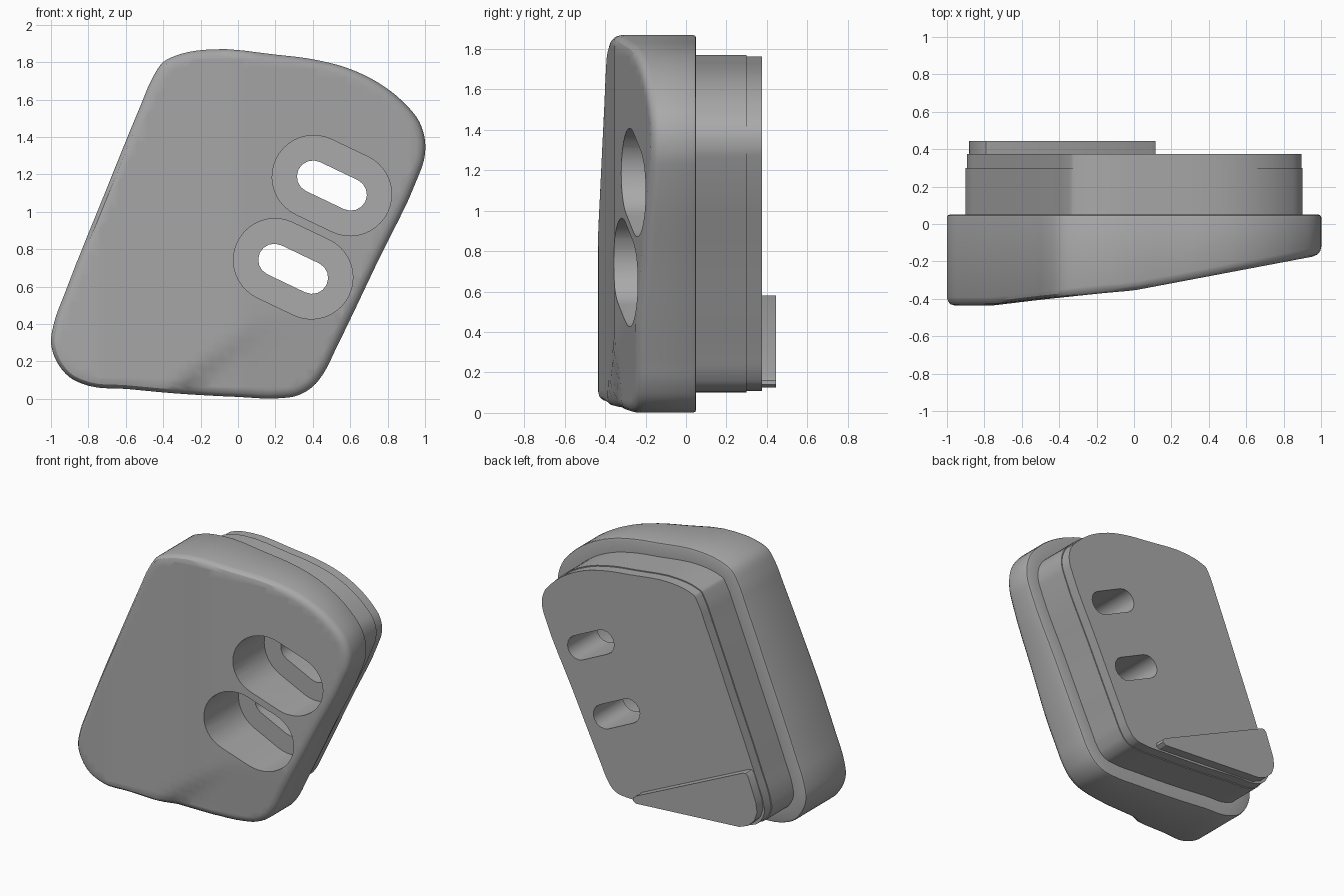
import bpy, bmesh, math
from mathutils import Vector

if "Cube" in bpy.data.objects:
    bpy.data.objects.remove(bpy.data.objects["Cube"], do_unlink=True)

grey = bpy.data.materials.new("plain_grey")
grey.use_nodes = True
colour = (0.40, 0.40, 0.40, 1)
grey.diffuse_color = colour
grey.node_tree.nodes["Principled BSDF"].inputs["Base Color"].default_value = colour

# Outline of the cover in x and z
OUTLINE = [(-.80, .07), (-.6, .053), (-.35, .03), (0, .01), (.22, .003), (.31, .015),
           (.40, .065), (.46, .14), (.52, .26), (.75, .74), (.96, 1.18), (.995, 1.28),
           (1, 1.38), (.97, 1.48), (.88, 1.59), (.75, 1.69), (.58, 1.77), (.4, 1.815),
           (.2, 1.84), (-.15, 1.868), (-.3, 1.845), (-.4, 1.8), (-.46, 1.71),
           (-.52, 1.57), (-.72, 1.08), (-.92, .58), (-.985, .4), (-1, .3),
           (-.97, .2), (-.9, .115)]


def smooth_loop(points, steps=4):
    """Closed curve through the points, with tangents weighted by spacing."""
    p = [Vector(q) for q in points]
    n = len(p)
    tangents = []
    for i in range(n):
        a, b = p[i] - p[i - 1], p[(i + 1) % n] - p[i]
        la, lb = a.length, b.length
        tangents.append((a / la * lb + b / lb * la) / (la + lb))
    loop = []
    for i in range(n):
        j = (i + 1) % n
        length = (p[j] - p[i]).length
        for k in range(steps):
            t = k / steps
            h = t * t * (3 - 2 * t)
            loop.append(p[i] * (1 - h) + p[j] * h
                        + tangents[i] * length * t * (1 - t) ** 2
                        - tangents[j] * length * t * t * (1 - t))
    return loop


def inset(loop, amount):
    """Move a counter-clockwise loop inwards."""
    out = []
    for i, q in enumerate(loop):
        d = (loop[(i + 1) % len(loop)] - loop[i - 1]).normalized()
        out.append(q + Vector((-d.y, d.x)) * amount)
    return out


def front_depth(x, z):
    """Sloping front with a shallow dent near the lower edge."""
    stops = [(-1.1, -.437), (-.75, -.435), (-.5, -.405), (-.17, -.37), (0, -.355), (1.1, -.147)]
    y = stops[-1][1]
    for (x0, y0), (x1, y1) in zip(stops, stops[1:]):
        if x0 <= x <= x1:
            y = y0 + (y1 - y0) * (x - x0) / (x1 - x0)
            break
    side = ((x + .4) * .34 - (z - .03) * .43) / .548
    t = min(max(side / .08, 0), 1)
    return y + .04 * t * t * (3 - 2 * t) * max(0, 1 - z / .45)


def finish(bm, name):
    bmesh.ops.recalc_face_normals(bm, faces=bm.faces)
    mesh = bpy.data.meshes.new(name)
    bm.to_mesh(mesh)
    bm.free()
    mesh.materials.append(grey)
    obj = bpy.data.objects.new(name, mesh)
    bpy.context.collection.objects.link(obj)
    return obj


def loft(bm, rings):
    """Join rings of points; return the first and last cap."""
    made = [[bm.verts.new(c) for c in ring] for ring in rings]
    for a, b in zip(made, made[1:]):
        for i in range(len(a)):
            j = (i + 1) % len(a)
            bm.faces.new((a[i], a[j], b[j], b[i]))
    return bm.faces.new(made[0]), bm.faces.new(made[-1])


def prism(name, loop, y0, y1):
    bm = bmesh.new()
    loft(bm, [[(q[0], y, q[1]) for q in loop] for y in (y0, y1)])
    return finish(bm, name)


def stadium(cx, cz, half, radius, steps):
    tilt = math.radians(-25.5)
    loop = []
    for end in (0, math.pi):
        for k in range(steps + 1):
            a = tilt + end - math.pi / 2 + math.pi * k / steps
            loop.append((cx + half * math.cos(tilt + end) + radius * math.cos(a),
                         cz + half * math.sin(tilt + end) + radius * math.sin(a)))
    return loop


def select_only(obj):
    bpy.ops.object.select_all(action="DESELECT")
    obj.select_set(True)
    bpy.context.view_layer.objects.active = obj


# Cover: back plate, stepped collar, wide shell, rounded rim, sloping front
outline = smooth_loop(OUTLINE)
rings = []
for amount, y in [(.107, .375), (.107, .3), (.1, .3), (.1, .05), (.015, .05), (.004, .046), (0, .035)]:
    rings.append([(q.x, y, q.y) for q in inset(outline, amount)])
for amount, drop in [(0, .045), (.006, .022), (.02, .007), (.045, 0)]:
    rings.append([(q.x, front_depth(q.x, q.y) + drop, q.y) for q in inset(outline, amount)])
bm = bmesh.new()
back_cap, front_cap = loft(bm, rings)

# Grid the front so that it can follow the slope
front = [front_cap]
for axis in (Vector((1, 0, 0)), Vector((0, 0, 1))):
    for k in range(-20, 40):
        geom = set(front)
        for f in front:
            geom.update(f.edges)
            geom.update(f.verts)
        cut = bmesh.ops.bisect_plane(bm, geom=list(geom), plane_co=axis * (k * .05 + .013),
                                     plane_no=axis, dist=1e-5)
        front = [g for g in cut["geom"] if isinstance(g, bmesh.types.BMFace)]
for v in {v for f in front for v in f.verts}:
    v.co.y = front_depth(v.co.x, v.co.z)
cover = finish(bm, "cover")

# Two tilted slots, each with a wide pocket in front
for cx, cz in [(.502, 1.14), (.295, .695)]:
    for half, radius, steps, depth in [(.108, .222, 20, .04), (.112, .086, 8, 1)]:
        cutter = prism("slot_cutter", stadium(cx, cz, half, radius, steps), -1, depth)
        cutter.hide_render = True
        select_only(cover)
        mod = cover.modifiers.new("slot", "BOOLEAN")
        mod.operation = "DIFFERENCE"
        mod.solver = "EXACT"
        mod.object = cutter
        bpy.ops.object.modifier_apply(modifier=mod.name)
        bpy.data.objects.remove(cutter, do_unlink=True)

# Thin wedge across the lower back
wedge = prism("back_wedge", [(.09, .125), (-.74, .178), (-.81, .205), (-.86, .255), (-.882, .32),
                             (-.872, .39), (-.81, .56), (-.79, .58), (-.765, .575),
                             (.09, .18), (.115, .16), (.115, .14)], .37, .445)

for obj in (cover, wedge):
    select_only(obj)
    bpy.ops.object.shade_smooth_by_angle(angle=math.radians(30))
